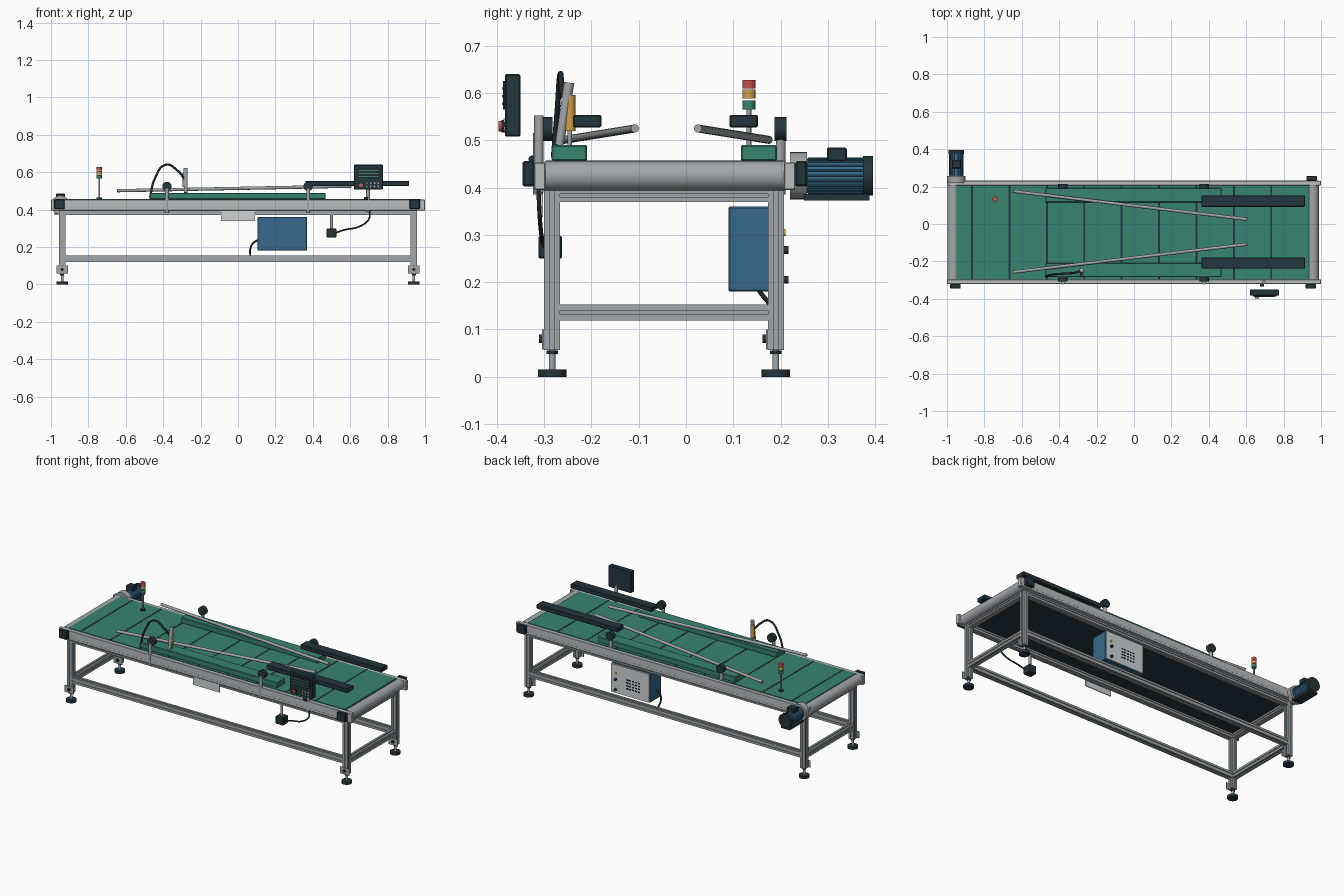
import bpy, bmesh, math
from mathutils import Vector, Matrix

cube = bpy.data.objects.get("Cube")
if cube:
    bpy.data.objects.remove(cube, do_unlink=True)


def material(name, hexcode):
    rgb = [int(hexcode[i:i + 2], 16) / 255 for i in (0, 2, 4)]
    col = [c / 12.92 if c < 0.04 else ((c + 0.055) / 1.055) ** 2.4 for c in rgb] + [1]
    m = bpy.data.materials.new(name)
    m.use_nodes = True
    m.diffuse_color = col
    m.node_tree.nodes["Principled BSDF"].inputs["Base Color"].default_value = col
    return m


STEEL = material("steel_grey", "a3a7aa")
RAIL = material("aluminium", "b9bdbe")
PANEL = material("panel_light_grey", "d0d4d5")
GREEN = material("belt_green", "37836e")
DARK = material("dark_slate", "24363c")
BLUE = material("motor_blue", "35698a")
AMBER = material("amber", "d29f45")
RED = material("signal_red", "c8504e")
BLACK = material("cable_black", "22292d")


def finish(name, bm, mat, smooth=False):
    bmesh.ops.recalc_face_normals(bm, faces=bm.faces)
    me = bpy.data.meshes.new(name)
    bm.to_mesh(me)
    bm.free()
    me.materials.append(mat)
    ob = bpy.data.objects.new(name, me)
    bpy.context.collection.objects.link(ob)
    if smooth:
        bpy.ops.object.select_all(action='DESELECT')
        ob.select_set(True)
        bpy.context.view_layer.objects.active = ob
        bpy.ops.object.shade_smooth_by_angle()
    return ob


def box(name, x, y, z, mat, bevel=0):
    """Box from its (low, high) extents on each axis."""
    bm = bmesh.new()
    bmesh.ops.create_cube(bm, size=1)
    for v in bm.verts:
        v.co = [(a + b) / 2 + c * (b - a) for (a, b), c in zip((x, y, z), v.co)]
    if bevel:
        bmesh.ops.bevel(bm, geom=bm.edges[:], offset=bevel, segments=1, affect='EDGES')
    return finish(name, bm, mat)


def rod(name, a, b, r, mat, r2=None, sides=24):
    """Cylinder or cone between two points."""
    a, b = Vector(a), Vector(b)
    bm = bmesh.new()
    turn = (b - a).to_track_quat('Z', 'Y').to_matrix().to_4x4()
    bmesh.ops.create_cone(bm, cap_ends=True, segments=sides, radius1=r,
                          radius2=r if r2 is None else r2, depth=(b - a).length,
                          matrix=Matrix.Translation((a + b) / 2) @ turn)
    return finish(name, bm, mat, True)


def extrusion(name, axis, length, centre, w, h):
    """Slotted aluminium bar along an axis; w across, h up."""
    side = [(-.5, -.5), (-.13, -.5), (-.13, -.36), (.13, -.36), (.13, -.5)]
    pts = []
    for k in range(4):
        c, s = round(math.cos(k * math.pi / 2)), round(math.sin(k * math.pi / 2))
        pts += [(c * p - s * q, s * p + c * q) for p, q in side]
    bm = bmesh.new()
    face = bm.faces.new([bm.verts.new((p * w, q * h, -length / 2)) for p, q in pts])
    out = bmesh.ops.extrude_face_region(bm, geom=[face])
    bmesh.ops.translate(bm, vec=(0, 0, length),
                        verts=[g for g in out['geom'] if isinstance(g, bmesh.types.BMVert)])
    for v in bm.verts:
        p, q, t = v.co
        v.co = Vector(centre) + Vector({'X': (t, p, q), 'Y': (p, t, q), 'Z': (p, q, t)}[axis])
    return finish(name, bm, STEEL)


def cable(name, pts, r):
    cu = bpy.data.curves.new(name, 'CURVE')
    cu.dimensions = '3D'
    cu.bevel_depth, cu.bevel_resolution, cu.resolution_u = r, 2, 8
    sp = cu.splines.new('BEZIER')
    sp.bezier_points.add(len(pts) - 1)
    for bp, p in zip(sp.bezier_points, pts):
        bp.co = p
        bp.handle_left_type = bp.handle_right_type = 'AUTO'
    cu.materials.append(BLACK)
    ob = bpy.data.objects.new(name, cu)
    bpy.context.collection.objects.link(ob)
    bpy.ops.object.select_all(action='DESELECT')
    ob.select_set(True)
    bpy.context.view_layer.objects.active = ob
    bpy.ops.object.convert(target='MESH')


LEG_X, LEG_Y = 0.94, (-0.283, 0.19)

# Legs with levelling feet and clamp brackets
for x in (-LEG_X, LEG_X):
    for y in LEG_Y:
        extrusion("leg", 'Z', 0.338, (x, y, 0.226), 0.033, 0.034)
        rod("foot_pad", (x, y, 0), (x, y, 0.015), 0.03, DARK)
        rod("foot_stud", (x, y, 0.015), (x, y, 0.058), 0.007, STEEL)
        rod("foot_nut", (x, y, 0.048), (x, y, 0.056), 0.012, DARK, sides=6)
        box("leg_bracket", (x - .03, x + .03), (y - .021, y - .017), (.058, .1), STEEL)
        rod("bracket_bolt", (x, y - .028, .08), (x, y - .02, .08), .009, DARK)
    # Cross beams between the legs
    for z, h in ((0.136, 0.034), (0.383, 0.026)):
        extrusion("cross_beam", 'Y', 0.44, (x, -0.0465, z), 0.033, h)

# Long beams and side rails
for y in LEG_Y:
    for z, h in ((0.138, 0.034), (0.383, 0.026)):
        extrusion("long_beam", 'X', 1.85, (0, y, z), 0.034, h)
for y in (-0.309, 0.219):
    box("side_rail", (-1, 1), (y - .012, y + .012), (.395, .453), RAIL, .002)
    s = 1 if y > 0 else -1
    box("rail_groove", (-.99, .99), sorted((y + s * .0115, y + s * .0125)), (.408, .411), STEEL)

# Belt, bed underside, joint stripes and end rollers
box("belt", (-.95, .935), (-.297, .207), (.43, .456), GREEN)
box("belt_underside", (-.95, .935), (-.297, .207), (.397, .43), DARK)
for i in range(9):
    x = -0.866 + i * 0.2
    box("belt_stripe", (x - .005, x + .005), (-.296, .206), (.455, .457), DARK)
for x in (-.967, .957):
    rod("end_roller", (x, -.298, .425), (x, .208, .425), .031, STEEL, sides=40)

# Bearing blocks on the roller ends
for x, y in ((-.955, -.333), (.945, -.333), (.95, .244)):
    box("bearing_block", (x - .028, x + .028), (y - .013, y + .013), (.402, .456), DARK, .004)

# Green side guards, guide rods, post clamps and hold-down bars
for y0, y1, rod_y0, rod_y1, post_y, knob_y, bar_y in (
        (-.284, -.209, -.257, -.108, -.313, -.295, -.209),
        (.116, .192, .175, .025, .2, .2, .122)):
    box("side_guard", (-.473, .468), (y0, y1), (.456, .49), GREEN, .003)
    rod("guide_rod", (-.645, rod_y0, .501), (.605, rod_y1, .525), .0085, STEEL)
    for x in (-.38, .375):
        rod("clamp_post", (x, post_y, .385), (x, post_y, .515), .01, STEEL)
        rod("clamp_knob", (x, knob_y - .013, .524), (x, knob_y + .013, .524), .025, DARK)
    box("hold_down_bar", (.36, .915), (bar_y - .03, bar_y + .03), (.527, .554), DARK, .003)

# Drive motor and gearbox
MX, MZ = -.95, .425
rod("gearbox", (MX, .22, MZ), (MX, .256, MZ), .05, STEEL, sides=32)
rod("motor_body", (MX, .25, MZ), (MX, .378, MZ), .036, BLUE, sides=32)
for i in range(20):
    a = i * math.tau / 20
    c, s = .037 * math.cos(a), .037 * math.sin(a)
    rod("motor_fin", (MX + c, .258, MZ + s), (MX + c, .376, MZ + s), .002, BLUE, sides=6)
rod("motor_fan_cover", (MX, .374, MZ), (MX, .395, MZ), .042, DARK, sides=32)
box("motor_foot", (MX - .03, MX + .03), (.25, .388), (.373, .386), DARK)
box("motor_terminal_box", (MX - .024, MX + .024), (.298, .34), (.455, .485), DARK, .003)

# Signal tower
TX, TY = -.742, .133
rod("tower_base", (TX, TY, .455), (TX, TY, .464), .014, DARK)
rod("tower_post", (TX, TY, .456), (TX, TY, .566), .005, STEEL)
for z, mat in ((.565, GREEN), (.588, AMBER), (.609, RED)):
    rod("tower_lamp", (TX, TY, z), (TX, TY, z + .019), .014, mat)

# Control screen, its post, buttons and readout
rod("screen_post", (.695, -.311, .39), (.695, -.311, .552), .01, STEEL)
rod("screen_post_knob", (.675, -.325, .46), (.695, -.325, .46), .008, DARK)
box("screen_housing", (.62, .775), (-.383, -.35), (.508, .64), DARK, .003)
box("screen_face", (.635, .762), (-.387, -.382), (.565, .625), BLACK)
for z in (.575, .591, .607):
    box("screen_line", (.645, .752), (-.389, -.386), (z, z + .005), GREEN)
rod("stop_button_collar", (.658, -.39, .53), (.658, -.38, .53), .013, BLACK)
rod("stop_button", (.658, -.397, .53), (.658, -.389, .53), .011, RED)
for i in range(4):
    for z in (.524, .541):
        x = .69 + i * .02
        rod("key", (x, -.386, z), (x, -.382, z), .005, GREEN if i == 0 else STEEL, sides=12)

# Hand scanner with holder and looping cable
rod("scanner_holder_pin", (-.28, -.246, .485), (-.28, -.246, .525), .005, STEEL)
rod("scanner_holder", (-.283, -.246, .52), (-.283, -.246, .596), .0125, AMBER)
rod("scanner_body", (-.28, -.268, .49), (-.28, -.247, .622), .009, STEEL, .011)
cable("scanner_cable", [(-.47, -.28, .465), (-.445, -.272, .565), (-.385, -.266, .64),
                        (-.325, -.262, .61), (-.283, -.25, .56)], .006)

# Control cabinet with vented rear panel
box("cabinet", (.105, .37), (.09, .198), (.18, .36), BLUE, .003)
box("cabinet_panel", (.108, .367), (.197, .206), (.183, .357), PANEL)
for i in range(5):
    for j in range(4):
        x, z = .17 + i * .02, .225 + j * .018
        box("vent_slot", (x, x + .013), (.205, .207), (z, z + .008), BLACK)
for z in (.205, .268):
    rod("panel_knob", (.335, .205, z), (.335, .217, z), .008, DARK)
rod("panel_lamp", (.335, .205, .305), (.335, .21, .305), .007, AMBER)
cable("cabinet_cable", [(.108, .14, .238), (.08, .14, .22), (.066, .15, .19), (.066, .18, .15)], .005)

# Name plate and sensor box hung below the front rail
box("blank_plate", (-.09, .09), (-.308, -.302), (.338, .396), PANEL)
rod("sensor_stem", (.5, -.288, .29), (.5, -.288, .39), .008, STEEL)
box("sensor_box", (.474, .526), (-.312, -.262), (.25, .298), DARK, .003)
cable("sensor_cable", [(.52, -.3, .275), (.57, -.304, .292), (.65, -.307, .31),
                       (.7, -.31, .35), (.705, -.312, .395)], .0045)
